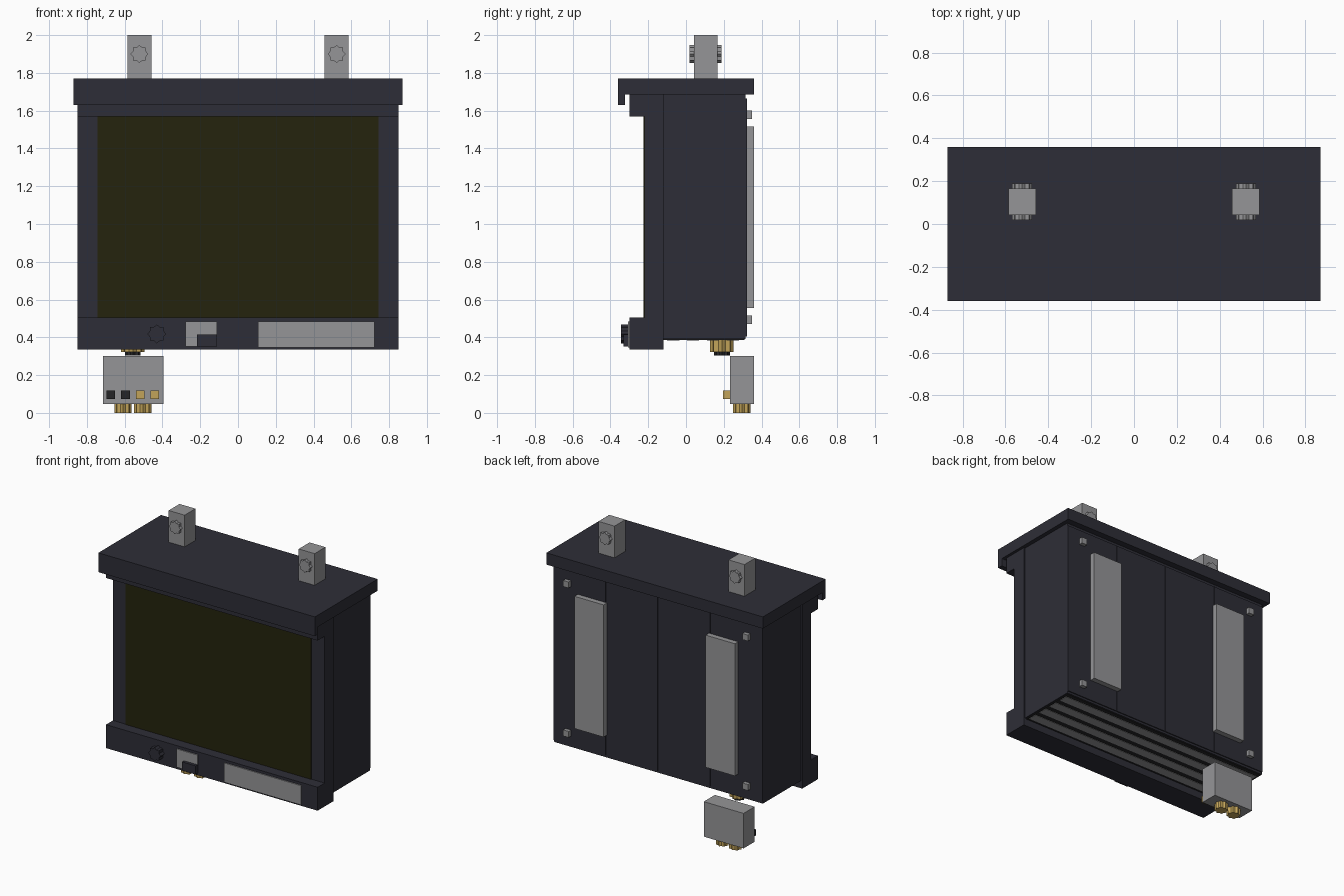
import bpy, bmesh, math
from mathutils import Matrix

cube = bpy.data.objects.get("Cube")
if cube:
    bpy.data.objects.remove(cube, do_unlink=True)


def material(name, r, g, b):
    m = bpy.data.materials.new(name)
    m.use_nodes = True
    m.diffuse_color = (r, g, b, 1)
    m.node_tree.nodes["Principled BSDF"].inputs["Base Color"].default_value = (r, g, b, 1)
    return m


CASING = material("dark slate", 0.027, 0.027, 0.038)
GREY = material("metal grey", 0.3, 0.3, 0.31)
GLASS = material("olive glass", 0.018, 0.017, 0.004)
GOLD = material("brass", 0.54, 0.37, 0.1)
BLACK = material("near black", 0.018, 0.018, 0.02)


def finish(name, bm, mat):
    bmesh.ops.recalc_face_normals(bm, faces=bm.faces)
    mesh = bpy.data.meshes.new(name)
    bm.to_mesh(mesh)
    bm.free()
    mesh.materials.append(mat)
    obj = bpy.data.objects.new(name, mesh)
    bpy.context.collection.objects.link(obj)
    return obj


def box(name, x, y, z, mat):
    """Box from (low, high) ranges along each axis."""
    bm = bmesh.new()
    size = [r[1] - r[0] for r in (x, y, z)]
    mid = [(r[0] + r[1]) / 2 for r in (x, y, z)]
    bmesh.ops.create_cube(bm, size=1, matrix=Matrix.Translation(mid) @ Matrix.Diagonal((*size, 1)))
    return finish(name, bm, mat)


def extrude_x(name, profile, half, mat):
    """Extrude a (y, z) profile across the width."""
    bm = bmesh.new()
    face = bm.faces.new([bm.verts.new((-half, y, z)) for y, z in profile])
    grown = bmesh.ops.extrude_face_region(bm, geom=[face])["geom"]
    bmesh.ops.translate(bm, vec=(2 * half, 0, 0),
                        verts=[v for v in grown if isinstance(v, bmesh.types.BMVert)])
    return finish(name, bm, mat)


def fluted_knob(name, centre, radius, depth, axis, mat):
    """Eight-pointed prism around the y or z axis."""
    bm = bmesh.new()
    ring = []
    for i in range(16):
        r = radius * (1 if i % 2 == 0 else 0.8)
        a = i * math.pi / 8
        ring.append(bm.verts.new((r * math.cos(a), r * math.sin(a), -depth / 2)))
    face = bm.faces.new(ring)
    grown = bmesh.ops.extrude_face_region(bm, geom=[face])["geom"]
    bmesh.ops.translate(bm, vec=(0, 0, depth),
                        verts=[v for v in grown if isinstance(v, bmesh.types.BMVert)])
    turn = Matrix.Rotation(math.pi / 2, 4, "X") if axis == "y" else Matrix()
    bmesh.ops.transform(bm, matrix=Matrix.Translation(centre) @ turn, verts=bm.verts)
    return finish(name, bm, mat)


# Casing: rear body, front frame, lid with a front lip
box("rear_body", (-0.84, 0.84), (-0.12, 0.315), (0.39, 1.685), CASING)
extrude_x("front_frame", [(-0.12, 0.335), (-0.3, 0.335), (-0.3, 0.505), (-0.22, 0.505),
                          (-0.22, 1.57), (-0.3, 1.57), (-0.3, 1.685), (-0.12, 1.685)], 0.85, CASING)
extrude_x("lid", [(0.36, 1.685), (0.36, 1.77), (-0.36, 1.77), (-0.36, 1.63),
                  (-0.322, 1.63), (-0.322, 1.685)], 0.87, CASING)
box("screen", (-0.745, 0.745), (-0.224, -0.218), (0.505, 1.57), GLASS)

# Back: four panels with fine seams
for i in range(4):
    left = -0.84 + i * 0.42
    box(f"back_panel_{i + 1}", (left + 0.002, left + 0.418), (0.31, 0.322), (0.405, 1.665), CASING)

# Paired parts: back rails, screws, hangers and their knobs
for side, s in (("left", 1), ("right", -1)):
    box(f"back_rail_{side}", sorted((s * 0.41, s * 0.645)), (0.32, 0.36), (0.555, 1.515), GREY)
    for level, z in (("lower", 0.493), ("upper", 1.578)):
        box(f"screw_{level}_{side}", (s * 0.72 - 0.022, s * 0.72 + 0.022), (0.32, 0.35),
            (z - 0.022, z + 0.022), GREY)
    x = s * 0.522
    box(f"hanger_{side}", (x - 0.064, x + 0.064), (0.042, 0.166), (1.77, 2), GREY)
    fluted_knob(f"hanger_knob_{side}", (x, 0.104, 1.9), 0.047, 0.17, "y", GREY)

# Underside vent: bright slats over a dark base
box("vent_base", (-0.83, 0.83), (-0.12, 0.31), (0.386, 0.391), BLACK)
for i in range(4):
    y = -0.1 + i * 0.105
    box(f"vent_slat_{i + 1}", (-0.82, 0.82), (y, y + 0.065), (0.383, 0.39), GREY)

# Front controls
fluted_knob("front_dial", (-0.43, -0.32, 0.418), 0.05, 0.05, "y", CASING)
box("switch_plate", (-0.277, -0.11), (-0.308, -0.295), (0.352, 0.485), GREY)
box("switch_lever", (-0.218, -0.11), (-0.33, -0.3), (0.352, 0.415), CASING)
box("label_plate", (0.105, 0.722), (-0.308, -0.295), (0.345, 0.485), GREY)

# Hanging connector unit
fluted_knob("socket", (-0.557, 0.19, 0.358), 0.062, 0.07, "z", GOLD)
fluted_knob("socket_core", (-0.557, 0.19, 0.33), 0.042, 0.05, "z", BLACK)
box("connector_box", (-0.715, -0.395), (0.233, 0.36), (0.048, 0.302), GREY)
for i, mat in enumerate((BLACK, BLACK, GOLD, GOLD)):
    x = -0.674 + i * 0.078
    box(f"connector_button_{i + 1}", (x - 0.023, x + 0.023), (0.195, 0.24), (0.073, 0.119), mat)
for i, x in enumerate((-0.609, -0.504)):
    fluted_knob(f"connector_plug_{i + 1}", (x, 0.296, 0.026), 0.046, 0.052, "z", GOLD)
